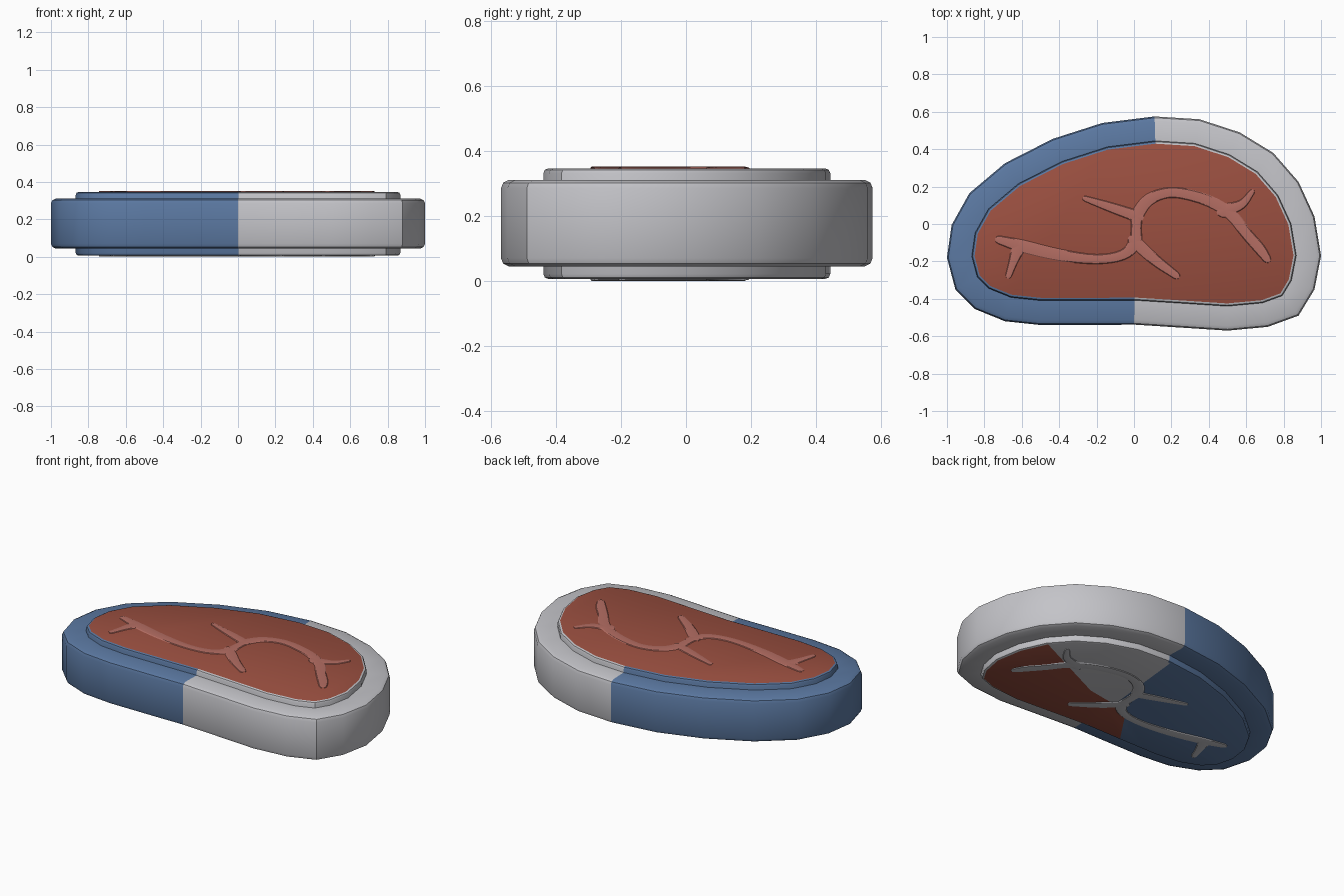
import bpy, bmesh, math
from mathutils import Vector

if "Cube" in bpy.data.objects:
    bpy.data.objects.remove(bpy.data.objects["Cube"])

OUTLINE = [(.11, .575), (.35, .56), (.565, .49), (.745, .38), (.88, .225), (.965, .04),
           (1.0, -.17), (.965, -.35), (.88, -.49), (.715, -.55), (.5, -.57), (.27, -.555),
           (0, -.538), (-.2, -.54), (-.5, -.54), (-.69, -.52), (-.85, -.455), (-.955, -.35),
           (-1.0, -.18), (-.975, -.005), (-.88, .165), (-.69, .325), (-.435, .455), (-.17, .54)]
MID = 0.176


def material(name, rgb):
    m = bpy.data.materials.new(name)
    m.diffuse_color = (*rgb, 1)
    m.use_nodes = True
    m.node_tree.nodes["Principled BSDF"].inputs["Base Color"].default_value = m.diffuse_color
    return m


BLUE = material("blue rind", (.105, .19, .36))
PALE = material("pale grey fat", (.55, .55, .58))
RED = material("meat red", (.33, .08, .052))
PINK = material("marbling pink", (.46, .155, .125))


def inset(d):
    """Outline moved inwards by d (it runs clockwise)."""
    pts = [Vector(p) for p in OUTLINE]
    out = []
    for i, p in enumerate(pts):
        a = (p - pts[i - 1]).normalized()
        b = (pts[(i + 1) % len(pts)] - p).normalized()
        n = (Vector((a.y, -a.x)) + Vector((b.y, -b.x))).normalized()
        out.append(p + n * d / n.dot(Vector((a.y, -a.x))))
    return out


def loft(bm, profile):
    rings = [[bm.verts.new((p.x, p.y, z)) for p in inset(d)] for d, z in profile]
    n = len(OUTLINE)
    for r0, r1 in zip(rings, rings[1:]):
        for i in range(n):
            j = (i + 1) % n
            bm.faces.new((r0[i], r0[j], r1[j], r1[i]))
    return rings


def finish(name, bm, mats):
    bmesh.ops.recalc_face_normals(bm, faces=bm.faces)
    me = bpy.data.meshes.new(name)
    bm.to_mesh(me)
    bm.free()
    for m in mats:
        me.materials.append(m)
    ob = bpy.data.objects.new(name, me)
    bpy.context.collection.objects.link(ob)
    bpy.context.view_layer.objects.active = ob
    ob.select_set(True)
    bpy.ops.object.shade_smooth_by_angle(angle=math.radians(30))
    ob.select_set(False)
    return ob


def side_colour(c):
    return 0 if c.x < .053 + .1 * c.y else 1


# Outer fat rim: bevelled band around the steak, blue on the left, pale on the right
bm = bmesh.new()
rings = loft(bm, [(.14, .044), (.025, .044), (.007, .053), (0, .07),
                  (0, .285), (.007, .302), (.025, .311), (.14, .311), (.14, .044)])
bmesh.ops.remove_doubles(bm, verts=bm.verts, dist=1e-5)
for f in bm.faces:
    f.material_index = side_colour(f.calc_center_median())
finish("fat_rim", bm, [BLUE, PALE])

# Meat slab: red top face, fat coloured edge, three-coloured underside
bm = bmesh.new()
rings = loft(bm, [(.145, .006), (.135, .01), (.13, .021), (.13, .331), (.135, .342), (.145, .346)])
bm.faces.new(rings[0])
bm.faces.new(rings[-1])
CUTS = [((.24, -.09), (.75, .15)), ((-.06, -.14), (.24, -.09)), ((-.22, -.38), (-.06, -.14)),
        ((0, -.53), (.11, .57))]


def left_of(c, cut):
    (ax, ay), (bx, by) = cut
    return (bx - ax) * (c.y - ay) - (by - ay) * (c.x - ax) > 0


for (ax, ay), (bx, by) in CUTS:
    low = [f for f in bm.faces if all(v.co.z < .007 for v in f.verts)]
    geom = low + list({e for f in low for e in f.edges}) + list({v for f in low for v in f.verts})
    bmesh.ops.bisect_plane(bm, geom=geom, dist=1e-5, plane_co=(ax, ay, 0),
                           plane_no=(by - ay, ax - bx, 0))
for f in bm.faces:
    c = f.calc_center_median()
    f.material_index = side_colour(c)
    if c.z > .3455:
        f.material_index = 2
    elif c.z < .0065:
        under = not left_of(c, CUTS[0]) or not left_of(c, CUTS[1])
        if under and not left_of(c, CUTS[2]):
            f.material_index = 2
finish("meat_slab", bm, [BLUE, PALE, RED])

# Marbling: low ridged strips, each path point is x, y, half width
VEINS = [
    [(-.72, -.085, .024), (-.6, -.118, .036), (-.4, -.165, .034), (-.2, -.188, .028), (-.06, -.165, .03),
     (.005, -.1, .036), (.012, -.02, .03), (.02, .05, .036), (.08, .13, .034), (.19, .168, .03),
     (.32, .15, .032), (.44, .105, .033), (.53, .04, .034), (.6, -.05, .032), (.67, -.13, .032), (.71, -.185, .024)],
    [(-.26, .135, .016), (-.12, .088, .028), (.02, .04, .034)],
    [(.0, -.09, .036), (.11, -.19, .032), (.225, -.275, .022)],
    [(.48, .07, .04), (.575, .105, .026), (.63, .17, .016)],
    [(-.62, -.13, .04), (-.645, -.2, .026), (-.67, -.275, .018)],
]


def smooth_path(pts, steps=4):
    """Catmull-Rom curve through the points."""
    p = [Vector(q) for q in pts]
    p = [2 * p[0] - p[1]] + p + [2 * p[-1] - p[-2]]
    out = []
    for a, b, c, d in zip(p, p[1:], p[2:], p[3:]):
        for k in range(steps):
            t = k / steps
            out.append(.5 * (2 * b + (c - a) * t + (2 * a - 5 * b + 4 * c - d) * t * t
                             + (3 * b - a - 3 * c + d) * t ** 3))
    return out + [p[-2]]


def marbling(name, sign, mat):
    bm = bmesh.new()
    section = [(-1, .168), (-.8, .1735), (0, .176), (.8, .1735), (1, .168)]
    for vein in VEINS:
        path = smooth_path(vein)
        a, b = path[0] - path[1], path[-1] - path[-2]
        # rounded tips
        tips = []
        for p, d in ((path[0], a), (path[-1], b)):
            d = Vector((d.x, d.y, 0)).normalized() * p.z
            tips.append([Vector((*(p + d * s).xy, p.z * w)) for s, w in ((.6, .75), (.95, .3))])
        path = tips[0][::-1] + path + tips[1]
        rows = []
        for i, p in enumerate(path):
            d = path[min(i + 1, len(path) - 1)] - path[max(i - 1, 0)]
            n = Vector((-d.y, d.x)).normalized() * p.z
            rows.append([bm.verts.new((p.x + n.x * s, p.y + n.y * s, MID + sign * h)) for s, h in section])
        for r0, r1 in zip(rows, rows[1:]):
            for k in range(len(section) - 1):
                q = (r0[k], r1[k], r1[k + 1], r0[k + 1])
                bm.faces.new(q)
    ob = finish(name, bm, [mat])
    me = ob.data
    # open strips: make sure they face outwards
    if sum(f.normal.z for f in me.polygons) * sign < 0:
        me.flip_normals()
    return ob


marbling("marbling_top", 1, PINK)
marbling("marbling_bottom", -1, PALE)
